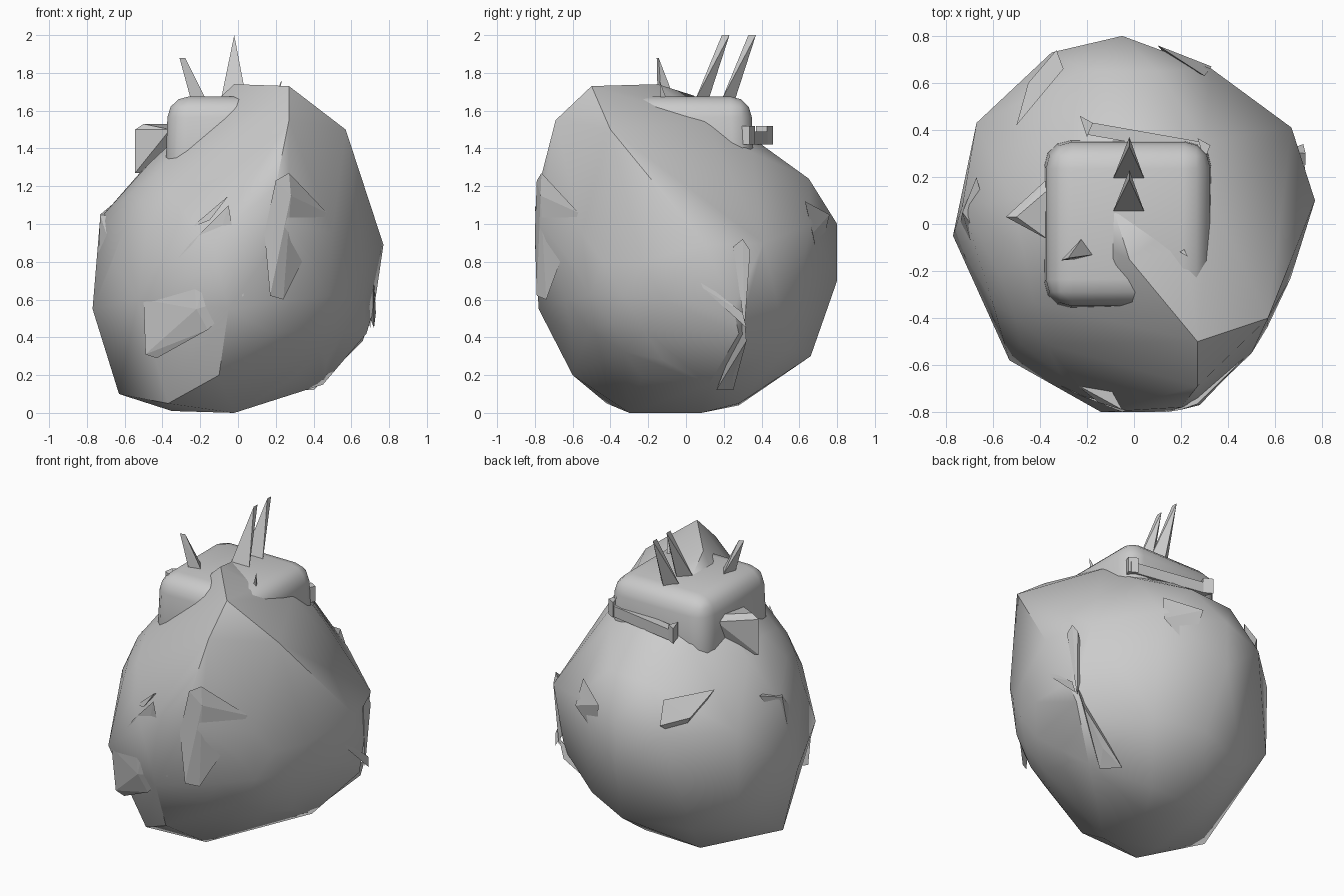
import bpy, bmesh, math
from mathutils import Vector


def finish(name, bm, angle):
    bmesh.ops.recalc_face_normals(bm, faces=bm.faces)
    me = bpy.data.meshes.new(name)
    bm.to_mesh(me)
    bm.free()
    ob = bpy.data.objects.new(name, me)
    bpy.context.collection.objects.link(ob)
    bpy.ops.object.select_all(action='DESELECT')
    ob.select_set(True)
    bpy.context.view_layer.objects.active = ob
    if angle:
        bpy.ops.object.shade_smooth_by_angle(angle=math.radians(angle))
    return ob


def hull(name, pts, angle=0):
    """Faceted stone chip: convex hull of a few corner points."""
    bm = bmesh.new()
    for p in pts:
        bm.verts.new(p)
    res = bmesh.ops.convex_hull(bm, input=bm.verts[:])
    junk = {g for g in res['geom_interior'] + res['geom_unused']
            if isinstance(g, bmesh.types.BMVert)}
    bmesh.ops.delete(bm, geom=list(junk), context='VERTS')
    loose = [v for v in bm.verts if not v.link_faces]
    bmesh.ops.delete(bm, geom=loose, context='VERTS')
    return finish(name, bm, angle)


# boulder: key corners plus an ellipsoid core that rounds out the front and left
upper = [(.27, -.5, 1.73), (-.02, -.15, 1.74), (-.08, .04, 1.68), (.57, -.4, 1.5),
         (.27, -.69, 1.55), (.2, -.78, 1.2), (.13, -.8, .9), (-.14, -.8, .9),
         (.27, -.77, 1.0), (.5, -.55, .95), (.77, .1, .89), (.67, .41, .9),
         (.33, .66, 1.0), (.1, .65, 1.24), (-.2, .65, 1.22), (-.05, .8, 1.0),
         (-.35, .73, .95), (-.67, .43, .95), (-.73, .08, 1.03), (-.52, .1, 1.27),
         (.22, -.1, 1.65), (.33, .1, 1.54), (.3, .35, 1.38), (-.3, .36, 1.38)]
lower = [(-.77, -.05, .55), (-.67, .42, .5), (-.53, -.58, .6), (-.05, .8, .7),
         (.72, .25, .55), (.68, .28, .42), (.45, .12, .15), (.0, .66, .3),
         (.3, .54, .34), (-.4, .52, .28), (.1, .28, .05), (-.3, .28, .04),
         (-.02, -.3, 0), (-.02, .08, 0), (-.35, -.2, .01), (-.63, -.1, .1),
         (-.1, -.6, .2), (-.05, -.78, .55), (-.37, -.42, .05)]
core = bmesh.new()
bmesh.ops.create_icosphere(core, subdivisions=3, radius=1)
fill = [Vector((v.co.x * .7, v.co.y * .75, v.co.z * .72 + .8)) for v in core.verts]
core.free()
fill = [p for p in fill if p.y < .1 and not (p.x > .2 and p.z > .9)]
hull("boulder", upper + lower + fill, 35)

# rounded block set into the crown
bm = bmesh.new()
bmesh.ops.create_cube(bm, size=1)
for v in bm.verts:
    flare = 1 if v.co.z > 0 else 1.05
    v.co = Vector((v.co.x * .69 * flare - .025, v.co.y * .69 * flare, v.co.z * .5 + 1.425))
bmesh.ops.bevel(bm, geom=bm.edges[:], offset=.11, segments=3, profile=.5, affect='EDGES')
finish("crown_block", bm, 45)

# twin tall spikes leaning back
for i, y in enumerate((.05, .19)):
    hull(f"tall_spike_{i + 1}", [(-.09, y, 1.66), (.045, y, 1.66), (-.02, y + .07, 1.66),
                                 (-.02, y + .14, 2.0), (-.02, y + .18, 2.0)])

# short spikes
hull("left_spike", [(-.25, -.15, 1.66), (-.17, -.13, 1.66), (-.22, -.06, 1.66),
                    (-.31, -.155, 1.88), (-.28, -.145, 1.88)])
hull("right_spike", [(.165, -.1, 1.6), (.22, -.13, 1.6), (.2, -.08, 1.6), (.23, -.14, 1.76)])

# wedge on the left of the crown
hull("crown_wedge", [(-.545, .03, 1.5), (-.36, .2, 1.5), (-.36, -.07, 1.5),
                     (-.5, .03, 1.53), (-.36, .15, 1.53), (-.545, .03, 1.27), (-.36, .1, 1.27)])

# bar behind the crown with flared ends
hull("rear_bar", [(x, y + d, z) for x, y in ((-.2, .41), (.31, .32))
                  for d in (-.03, .025) for z in (1.42, 1.49)])
for i, (x, y) in enumerate(((-.2, .42), (.3, .325))):
    hull(f"bar_end_{i + 1}", [(x + a, y + b, z) for a, b in ((-.03, .04), (.025, .01), (0, -.05))
                              for z in (1.42, 1.52)])

# stone chips and flaps around the sides
chips = {
    "front_ear": [(.2, -.79, 1.23), (.27, -.765, 1.27), (.28, -.77, 1.15), (.47, -.57, 1.06),
                  (.17, -.79, .62), (.24, -.74, .6), (.14, -.8, .95)],
    "front_flap": [(-.5, -.59, .6), (-.49, -.56, .31), (-.43, -.56, .29), (-.22, -.72, .55),
                   (-.16, -.7, .44), (.03, -.77, .62), (-.05, -.8, 1.1), (-.25, -.72, .9)],
    "front_ridge": [(-.25, -.68, .98), (-.05, -.79, 1.15), (-.1, -.7, 1.1), (-.15, -.76, 1.02)],
    "left_fin": [(-.73, .05, 1.05), (-.67, .2, 1.1), (-.57, -.17, 1.02), (-.65, -.23, .8),
                 (-.74, .0, .8)],
    "right_fin": [(.72, .07, .71), (.72, .09, .66), (.73, .3, .53), (.72, .32, .45),
                  (.66, .2, .6)],
    "right_spur": [(.73, .3, .92), (.72, .34, .86), (.73, .25, .88), (.7, .31, .45),
                   (.64, .31, .7)],
    "right_foot": [(.7, .31, .5), (.66, .32, .38), (.4, .16, .12), (.3, .25, .12),
                   (.45, .25, .2)],
    "rear_fin": [(-.33, .74, 1.02), (-.3, .66, 1.15), (-.5, .42, 1.18), (-.45, .6, 1.05),
                 (-.38, .6, .9)],
    "rear_right_chip": [(.1, .76, 1.05), (.3, .63, 1.12), (.33, .67, .95), (.15, .7, .8)],
}
for name, pts in chips.items():
    hull(name, pts)
